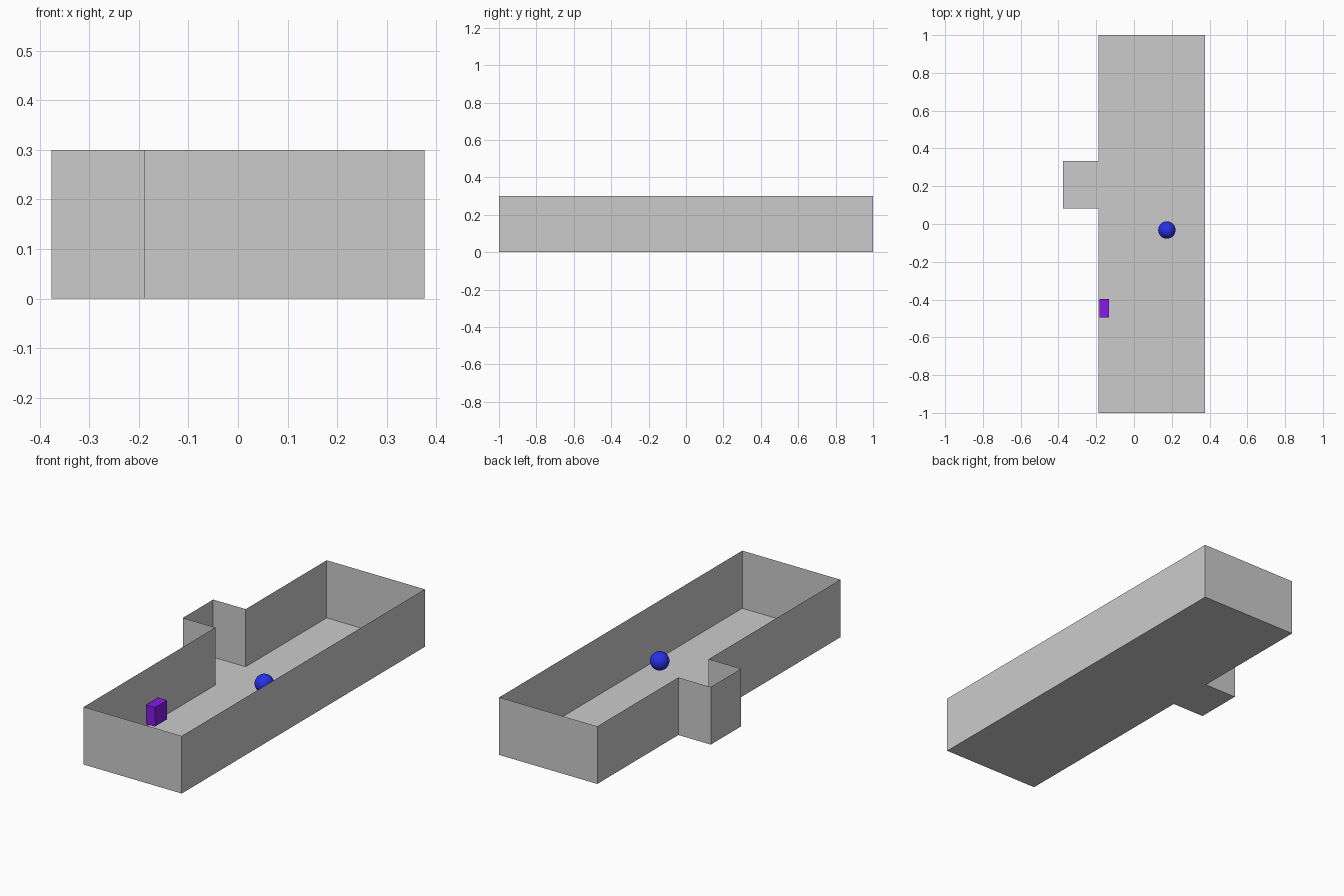
import bpy, bmesh

if "Cube" in bpy.data.objects:
    bpy.data.objects.remove(bpy.data.objects["Cube"])

HEIGHT = 0.3


def paint(obj, name, color):
    mat = bpy.data.materials.new(name)
    mat.diffuse_color = color
    mat.use_nodes = True
    mat.node_tree.nodes["Principled BSDF"].inputs["Base Color"].default_value = mat.diffuse_color
    obj.data.materials.append(mat)


# Room: floor outline with a side alcove, boundary extruded into thin open walls
outline = [(0.376, -1), (0.376, 1), (-0.189, 1), (-0.189, 0.333),
           (-0.376, 0.333), (-0.376, 0.083), (-0.189, 0.083), (-0.189, -1)]
bm = bmesh.new()
bm.faces.new([bm.verts.new((x, y, 0)) for x, y in outline])
walls = bmesh.ops.extrude_edge_only(bm, edges=bm.edges[:])
top = [g for g in walls["geom"] if isinstance(g, bmesh.types.BMVert)]
bmesh.ops.translate(bm, verts=top, vec=(0, 0, HEIGHT))
bmesh.ops.recalc_face_normals(bm, faces=bm.faces[:])
mesh = bpy.data.meshes.new("room_shell")
bm.to_mesh(mesh)
bm.free()
bpy.context.collection.objects.link(bpy.data.objects.new("room_shell", mesh))

# Blue ball hovering at mid height
bpy.ops.mesh.primitive_uv_sphere_add(segments=32, ring_count=16, radius=0.046,
                                     location=(0.174, -0.032, 0.15))
ball = bpy.context.object
ball.name = "ball"
bpy.ops.object.shade_smooth()
paint(ball, "blue", (0.02, 0.03, 0.8, 1))

# Purple block beside the left wall
bpy.ops.mesh.primitive_cube_add(size=1, location=(-0.157, -0.446, 0.07))
block = bpy.context.object
block.name = "block"
block.scale = (0.05, 0.098, 0.1)
bpy.ops.object.transform_apply(location=False, rotation=False, scale=True)
paint(block, "purple", (0.25, 0.01, 0.8, 1))
